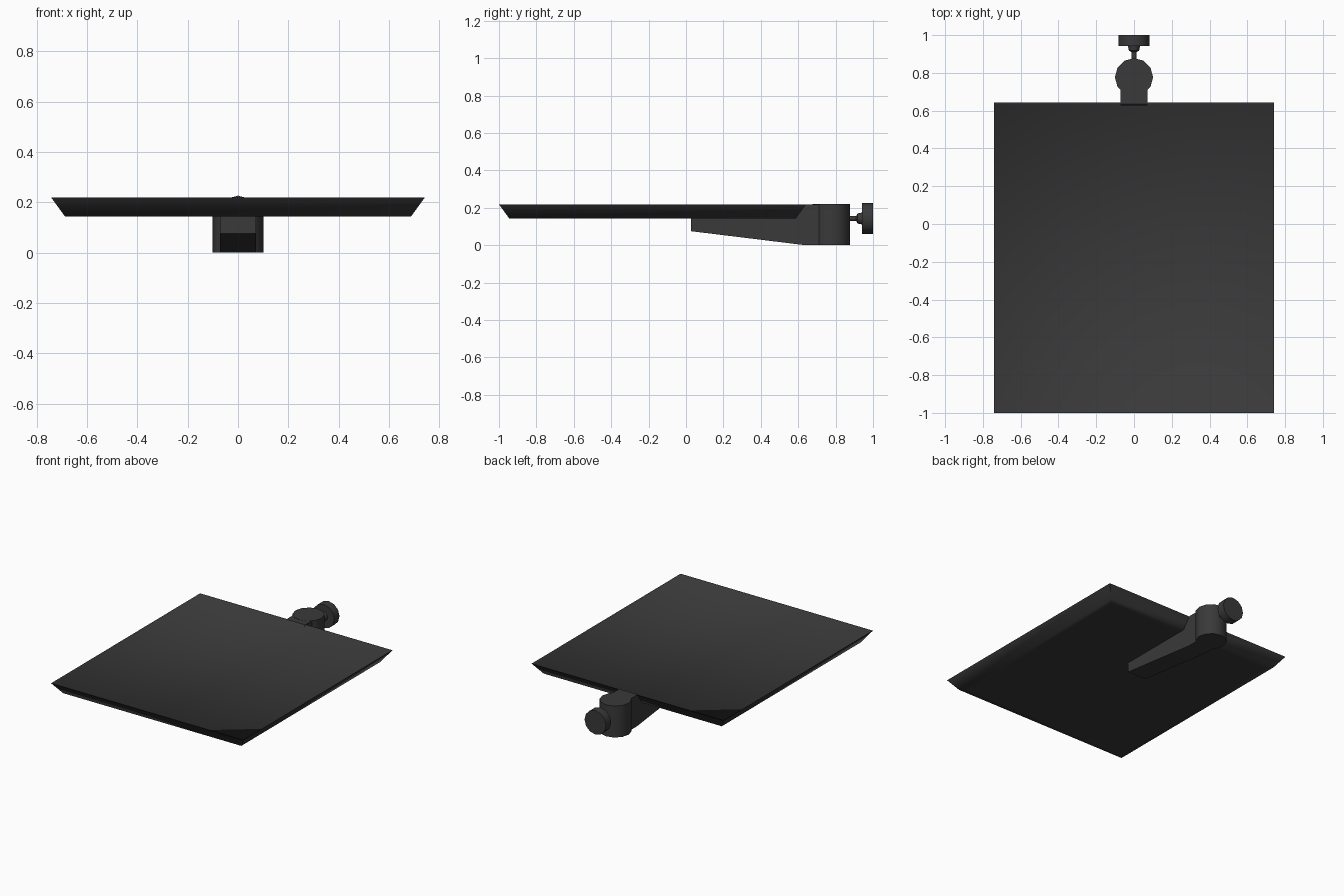
import bpy, bmesh, math
from mathutils import Matrix, Vector

if "Cube" in bpy.data.objects:
    bpy.data.objects.remove(bpy.data.objects["Cube"])

dark = bpy.data.materials.new("dark_grey")
dark.diffuse_color = (0.041, 0.041, 0.041, 1)
dark.use_nodes = True
dark.node_tree.nodes["Principled BSDF"].inputs["Base Color"].default_value = dark.diffuse_color


def finish(name, bm, angle):
    bmesh.ops.recalc_face_normals(bm, faces=bm.faces)
    me = bpy.data.meshes.new(name)
    bm.to_mesh(me)
    bm.free()
    ob = bpy.data.objects.new(name, me)
    bpy.context.collection.objects.link(ob)
    me.materials.append(dark)
    bpy.ops.object.select_all(action='DESELECT')
    ob.select_set(True)
    bpy.context.view_layer.objects.active = ob
    bpy.ops.object.shade_smooth_by_angle(angle=math.radians(angle))
    return ob


def lathe(name, profile, sides, matrix):
    """Closed stack of rings from (radius, height) pairs."""
    bm = bmesh.new()
    rings = [[bm.verts.new(matrix @ Vector((r * math.cos(2 * math.pi * i / sides),
                                            r * math.sin(2 * math.pi * i / sides), h)))
              for i in range(sides)] for r, h in profile]
    for a, b in zip(rings, rings[1:]):
        for i in range(sides):
            j = (i + 1) % sides
            bm.faces.new((a[i], a[j], b[j], b[i]))
    bm.faces.new(rings[0][::-1])
    bm.faces.new(rings[-1])
    return finish(name, bm, 35)


# Tray: shallow pan with walls flaring outward, flat panel set just inside its rim
bm = bmesh.new()
rows = [(0.0, 0.143), (0.055, 0.2185), (0.0535, 0.2185), (0.046, 0.209)]
rings = []
for grow, z in rows:
    x, y0, y1 = 0.687 + grow, -0.945 - grow, 0.587 + grow
    rings.append([bm.verts.new(p) for p in
                  ((-x, y0, z), (x, y0, z), (x, y1, z), (-x, y1, z))])
for a, b in zip(rings, rings[1:]):
    for i in range(4):
        j = (i + 1) % 4
        bm.faces.new((a[i], a[j], b[j], b[i]))
under = bm.faces.new(rings[0][::-1])
bm.faces.new(rings[-1])
bm.normal_update()
bmesh.ops.inset_region(bm, faces=[under], thickness=0.06)
finish("tray", bm, 60)

# Support arm: wedge side profile (y, z) extruded across x
side = [(0.027, 0.15), (0.027, 0.075), (0.64, 0.0), (0.78, 0.0),
        (0.78, 0.219), (0.635, 0.219), (0.57, 0.15)]
bm = bmesh.new()
face = bm.faces.new([bm.verts.new((-0.072, y, z)) for y, z in side])
ext = bmesh.ops.extrude_face_region(bm, geom=[face])
moved = [g for g in ext["geom"] if isinstance(g, bmesh.types.BMVert)]
bmesh.ops.translate(bm, verts=moved, vec=(0.144, 0, 0))
finish("support_arm", bm, 20)

# Upright clamp barrel
lathe("clamp_barrel", [(0.101, 0.0), (0.101, 0.2195)], 12,
      Matrix.Translation((0, 0.777, 0)))

# Clamp screw and knob, turned along +y
along_y = Matrix.Translation((0, 0, 0.143)) @ Matrix.Rotation(-math.pi / 2, 4, 'X')
lathe("clamp_screw", [(0.014, 0.85), (0.014, 0.91), (0.027, 0.918), (0.034, 0.95)],
      12, along_y)
lathe("clamp_knob", [(0.083, 0.942), (0.083, 1.0)], 12, along_y)
